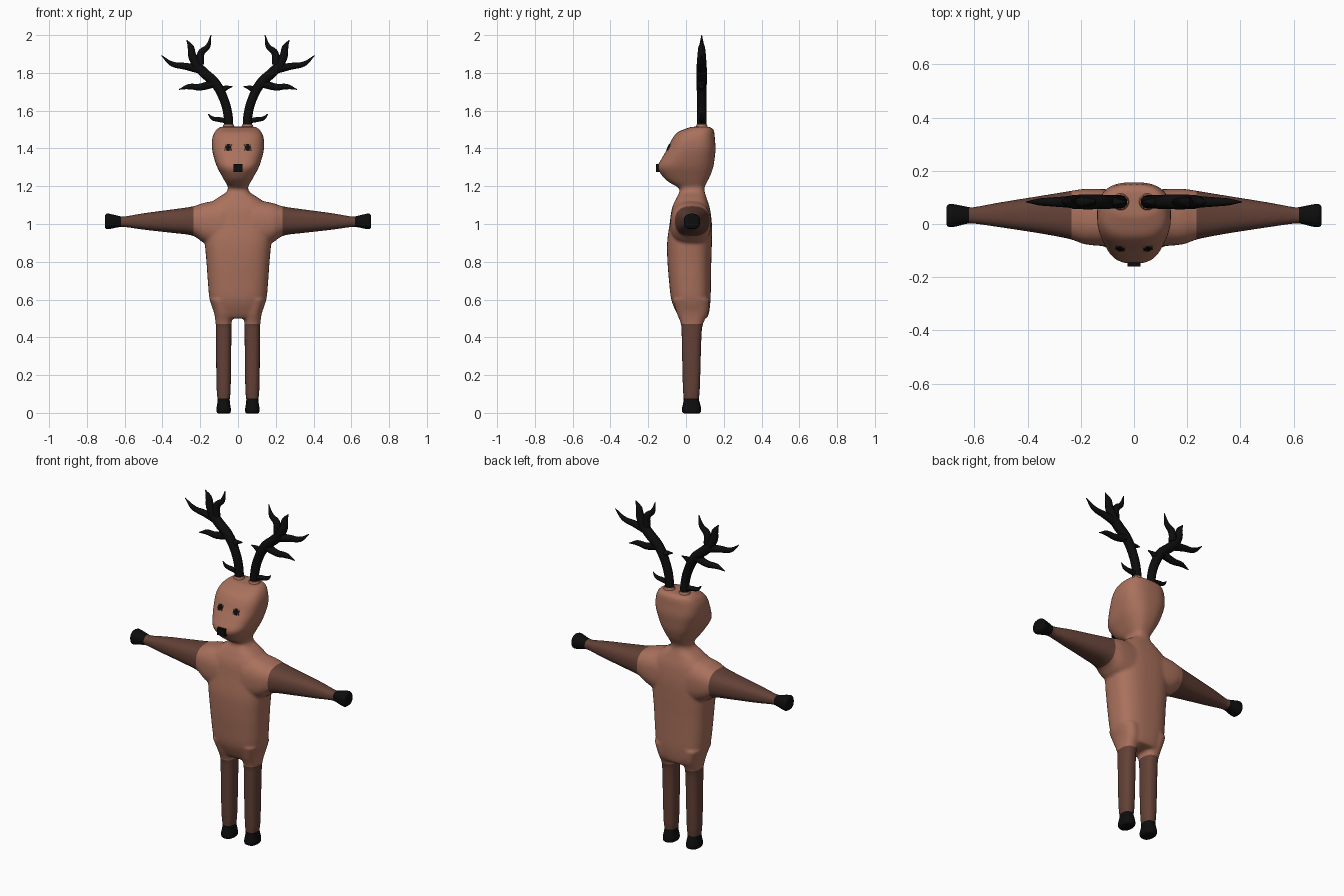
import bpy, bmesh, math
from mathutils import Vector

if "Cube" in bpy.data.objects:
    bpy.data.objects.remove(bpy.data.objects["Cube"])


def material(name, rgb):
    m = bpy.data.materials.new(name)
    m.diffuse_color = (*rgb, 1)
    m.use_nodes = True
    m.node_tree.nodes["Principled BSDF"].inputs["Base Color"].default_value = m.diffuse_color
    return m


FUR = material("light brown fur", (0.40, 0.165, 0.108))
LIMB = material("dark brown limbs", (0.125, 0.053, 0.037))
BLACK = material("black horn", (0.004, 0.004, 0.004))


def dense(stations, steps=5):
    """Catmull-Rom interpolation between cross-section stations."""
    out = []
    for i in range(len(stations) - 1):
        p = [Vector(stations[min(max(j, 0), len(stations) - 1)]) for j in range(i - 1, i + 3)]
        for k in range(steps):
            t = k / steps
            out.append(0.5 * (2 * p[1] + (p[2] - p[0]) * t
                              + (2 * p[0] - 5 * p[1] + 4 * p[2] - p[3]) * t * t
                              + (3 * p[1] - p[0] - 3 * p[2] + p[3]) * t ** 3))
    return out + [Vector(stations[-1])]


def loft(bm, stations, place, power=2.6, n=40):
    """Rounded-box sections (t, a0, a1, b0, b1) skinned into a closed tube."""
    rings = []
    for t, a0, a1, b0, b1 in dense(stations):
        ring = []
        for k in range(n):
            c, s = math.cos(math.tau * k / n), math.sin(math.tau * k / n)
            a = (a0 + a1) / 2 + (a1 - a0) / 2 * math.copysign(abs(c) ** (2 / power), c)
            b = (b0 + b1) / 2 + (b1 - b0) / 2 * math.copysign(abs(s) ** (2 / power), s)
            ring.append(bm.verts.new(place(t, a, b)))
        rings.append(ring)
    for r, q in zip(rings, rings[1:]):
        for k in range(n):
            bm.faces.new((r[k], r[(k + 1) % n], q[(k + 1) % n], q[k]))
    bm.faces.new(rings[0])
    bm.faces.new(rings[-1])


# Torso, neck and head: height, half width, front, back
TRUNK = [(.50, .10, -.03, .11), (.53, .124, -.05, .122), (.6, .150, -.078, .13),
         (.7, .160, -.09, .132), (.8, .167, -.098, .134), (.9, .176, -.10, .137),
         (1.0, .18, -.087, .137), (1.08, .17, -.075, .127), (1.13, .12, -.055, .112),
         (1.165, .066, -.037, .10), (1.185, .054, -.034, .097), (1.2, .054, -.052, .10),
         (1.22, .066, -.088, .11), (1.25, .083, -.122, .126), (1.3, .110, -.150, .144),
         (1.35, .127, -.127, .152), (1.4, .138, -.098, .157), (1.45, .137, -.074, .153),
         (1.485, .125, -.045, .15), (1.505, .108, .0, .142), (1.515, .09, .03, .12)]
# Arm along x: y range, z range
ARM = [(.08, -.085, .13, .86, 1.13), (.18, -.077, .132, .90, 1.112), (.24, -.057, .124, .938, 1.093),
       (.35, -.036, .106, .953, 1.077), (.5, -.013, .082, .970, 1.057), (.60, .001, .064, .984, 1.040),
       (.63, .0, .066, .983, 1.043), (.66, -.008, .072, .977, 1.050), (.695, -.014, .077, .970, 1.057),
       (.705, -.005, .068, .98, 1.047)]
# Leg along z: x range, y range
LEG = [(.60, .03, .15, -.07, .125), (.53, .03, .127, -.05, .117), (.47, .034, .118, -.027, .09),
       (.4, .035, .117, -.023, .082), (.2, .037, .115, -.019, .076), (.10, .040, .112, -.015, .072),
       (.075, .044, .108, -.012, .068), (.05, .042, .110, -.016, .075), (.012, .036, .116, -.024, .082),
       (-.004, .042, .110, -.015, .074)]

bm = bmesh.new()
loft(bm, [(z, -w, w, f, b) for z, w, f, b in TRUNK], lambda t, a, b: (a, b, t), 2.7)
for s in (-1, 1):
    loft(bm, ARM, lambda t, a, b: (s * t, a, b), 2.5)
    loft(bm, LEG, lambda t, a, b: (s * a, b, t), 2.5)
bmesh.ops.recalc_face_normals(bm, faces=bm.faces)
mesh = bpy.data.meshes.new("body")
bm.to_mesh(mesh)
bm.free()
body = bpy.data.objects.new("body", mesh)
bpy.context.collection.objects.link(body)

# Fuse the limbs into one smooth skin
fuse = body.modifiers.new("fuse", "REMESH")
fuse.mode, fuse.voxel_size = "VOXEL", 0.008
soft = body.modifiers.new("soft", "SMOOTH")
soft.factor, soft.iterations = 0.5, 7
bpy.context.view_layer.objects.active = body
body.select_set(True)
for name in ("fuse", "soft"):
    bpy.ops.object.modifier_apply(modifier=name)

# Cut clean colour borders, then colour by position
bm = bmesh.new()
bm.from_mesh(body.data)
for co, no in [((.235, 0, 0), (1, 0, 0)), ((-.235, 0, 0), (1, 0, 0)), ((.62, 0, 0), (1, 0, 0)),
               ((-.62, 0, 0), (1, 0, 0)), ((0, 0, .47), (0, 0, 1)), ((0, 0, .075), (0, 0, 1))]:
    bmesh.ops.bisect_plane(bm, geom=bm.verts[:] + bm.edges[:] + bm.faces[:], plane_co=co, plane_no=no)
for f in bm.faces:
    c = f.calc_center_median()
    f.smooth = True
    if abs(c.x) > .62 or c.z < .075:
        f.material_index = 2
    elif abs(c.x) > .235 or c.z < .47:
        f.material_index = 1
bm.to_mesh(body.data)
bm.free()
for m in (FUR, LIMB, BLACK):
    body.data.materials.append(m)
body.data.update()


def on_face(x, z):
    hit, loc, normal, _ = body.ray_cast(Vector((x, -1, z)), Vector((0, 1, 0)))
    return loc, normal


def plate(name, x, z, size, mat):
    """Small block lying on the face."""
    loc, normal = on_face(x, z)
    bpy.ops.mesh.primitive_cube_add(size=1, location=loc)
    o = bpy.context.object
    o.name, o.scale = name, size
    o.rotation_euler = normal.to_track_quat("-Y", "Z").to_euler()
    o.data.materials.append(mat)


# Eyes: dark patch with a black cross; nose: rounded block
for s, side in ((-1, "right"), (1, "left")):
    plate(side + "_eye_patch", s * .052, 1.405, (.036, .005, .032), LIMB)
    plate(side + "_eye_bar", s * .052, 1.405, (.030, .008, .016), BLACK)
    plate(side + "_eye_post", s * .052, 1.405, (.015, .009, .036), BLACK)
loc, _ = on_face(0, 1.296)
bpy.ops.mesh.primitive_cube_add(size=1, location=(0, loc.y + .003, 1.296))
nose = bpy.context.object
nose.name, nose.scale = "nose", (.05, .03, .042)
nose.data.materials.append(BLACK)
bev = nose.modifiers.new("round", "BEVEL")
bev.width, bev.segments = .006, 2

# Antler: beam and tines as (x, z, radius) paths
TINES = [
    [(.05, 1.50, .026), (.052, 1.57, .025), (.075, 1.66, .025), (.12, 1.745, .027),
     (.18, 1.80, .028), (.23, 1.85, .026)],
    [(.05, 1.545, .014), (.10, 1.553, .014), (.135, 1.56, .011), (.158, 1.583, .002)],
    [(.10, 1.69, .022), (.075, 1.715, .017), (.03, 1.728, .003)],
    [(.13, 1.745, .024), (.20, 1.725, .019), (.26, 1.727, .015), (.313, 1.712, .002)],
    [(.20, 1.82, .026), (.28, 1.835, .019), (.35, 1.848, .014), (.405, 1.892, .002)],
    [(.215, 1.835, .026), (.242, 1.89, .023), (.25, 1.935, .018), (.272, 1.975, .002)],
    [(.20, 1.845, .022), (.195, 1.905, .02), (.16, 1.94, .014), (.143, 2.0, .002)],
]
for s, side in ((-1, "right"), (1, "left")):
    cu = bpy.data.curves.new(side + "_antler", "CURVE")
    cu.dimensions, cu.bevel_depth, cu.bevel_resolution, cu.resolution_u = "3D", 1, 3, 6
    cu.use_fill_caps = True
    for path in TINES:
        sp = cu.splines.new("BEZIER")
        sp.bezier_points.add(len(path) - 1)
        for p, (x, z, r) in zip(sp.bezier_points, path):
            p.co, p.radius = (s * x, .083, z), r
            p.handle_left_type = p.handle_right_type = "AUTO"
    cu.materials.append(BLACK)
    antler = bpy.data.objects.new(side + "_antler", cu)
    bpy.context.collection.objects.link(antler)
    bpy.ops.object.select_all(action="DESELECT")
    antler.select_set(True)
    bpy.context.view_layer.objects.active = antler
    bpy.ops.object.convert(target="MESH")
    bpy.ops.object.shade_smooth()
    # Furry stub under the antler
    bpy.ops.mesh.primitive_cone_add(vertices=24, radius1=.04, radius2=.027, depth=.04,
                                    location=(s * .05, .083, 1.508))
    bpy.context.object.name = side + "_antler_stub"
    bpy.context.object.data.materials.append(FUR)
    bpy.ops.object.shade_smooth_by_angle()
